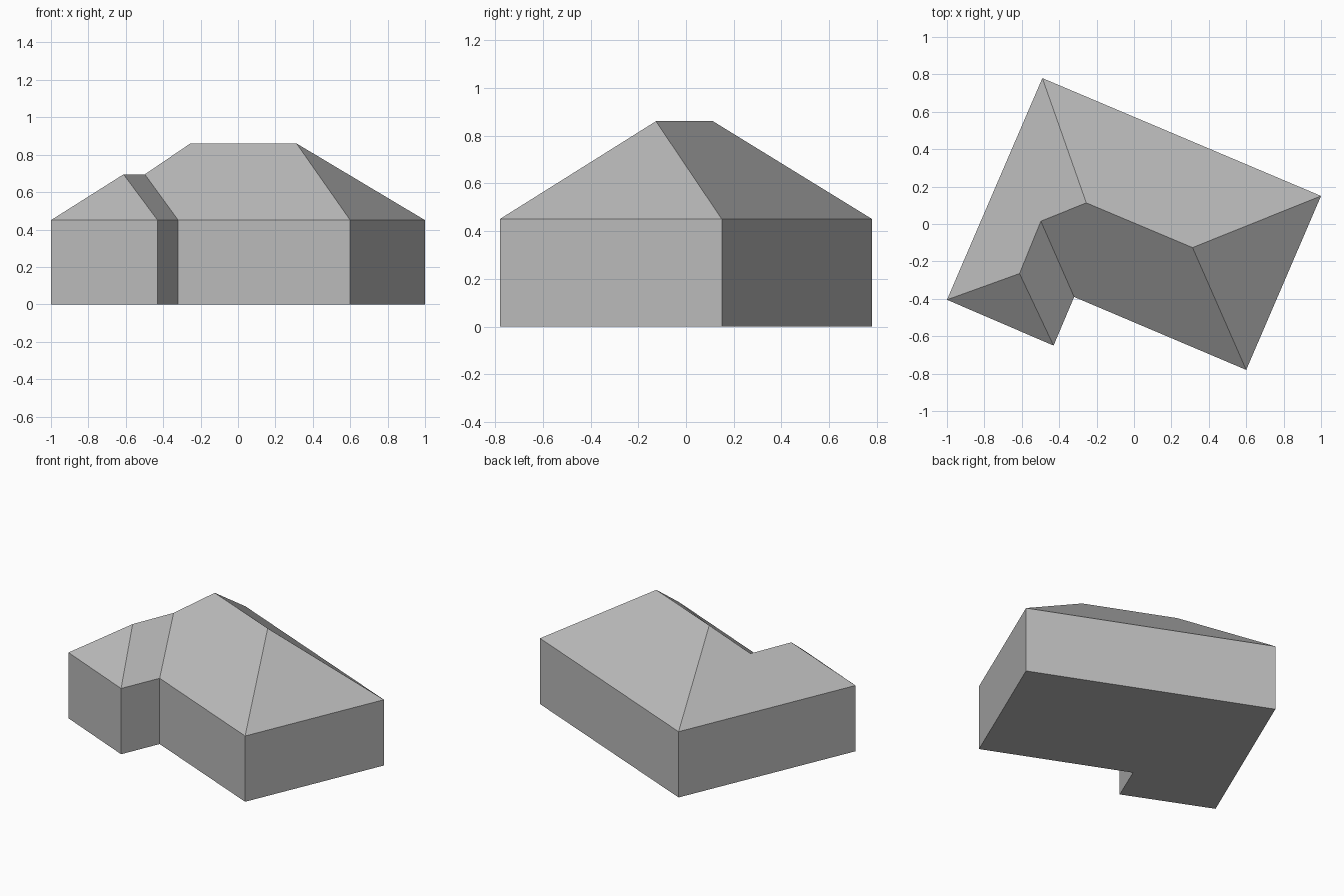
import bpy
import bmesh

cube = bpy.data.objects.get("Cube")
if cube:
    bpy.data.objects.remove(cube, do_unlink=True)

EAVE, MAIN_RIDGE, WING_RIDGE = 0.45, 0.86, 0.695

# One plain grey for the whole house
grey = bpy.data.materials.new("plain grey")
grey.use_nodes = True
grey.diffuse_color = (0.5, 0.5, 0.5, 1)
grey.node_tree.nodes["Principled BSDF"].inputs["Base Color"].default_value = (0.5, 0.5, 0.5, 1)


def finish(bm, name):
    mesh = bpy.data.meshes.new(name)
    bm.to_mesh(mesh)
    bm.free()
    mesh.materials.append(grey)
    obj = bpy.data.objects.new(name, mesh)
    bpy.context.collection.objects.link(obj)
    return obj


# L-shaped footprint, counter-clockwise
corners = {
    "back_right": (-0.49, 0.78),
    "wing_right": (-1.0, -0.405),
    "wing_left": (-0.43, -0.65),
    "inner": (-0.32, -0.39),
    "front_left": (0.60, -0.78),
    "back_left": (1.0, 0.15),
}
ridges = {
    "main_a": (-0.255, 0.113, MAIN_RIDGE),
    "main_b": (0.313, -0.126, MAIN_RIDGE),
    "wing_a": (-0.612, -0.265, WING_RIDGE),
    "wing_b": (-0.498, 0.015, WING_RIDGE),
}

# Walls: floor outline and eaves outline joined by quads
bm = bmesh.new()
low = [bm.verts.new((x, y, 0)) for x, y in corners.values()]
high = [bm.verts.new((x, y, EAVE)) for x, y in corners.values()]
bm.faces.new(low[::-1])
for i in range(len(low)):
    j = (i + 1) % len(low)
    bm.faces.new((low[i], low[j], high[j], high[i]))
finish(bm, "walls")

# Hipped roof: one slope per eave, listed counter-clockwise from above
slopes = [
    "back_right wing_right wing_a wing_b main_a",
    "wing_right wing_left wing_a",
    "wing_left inner wing_b wing_a",
    "inner front_left main_b main_a wing_b",
    "front_left back_left main_b",
    "back_left back_right main_a main_b",
]
bm = bmesh.new()
points = {k: bm.verts.new((x, y, EAVE)) for k, (x, y) in corners.items()}
points.update({k: bm.verts.new(p) for k, p in ridges.items()})
for slope in slopes:
    bm.faces.new([points[k] for k in slope.split()])
finish(bm, "hipped_roof")
